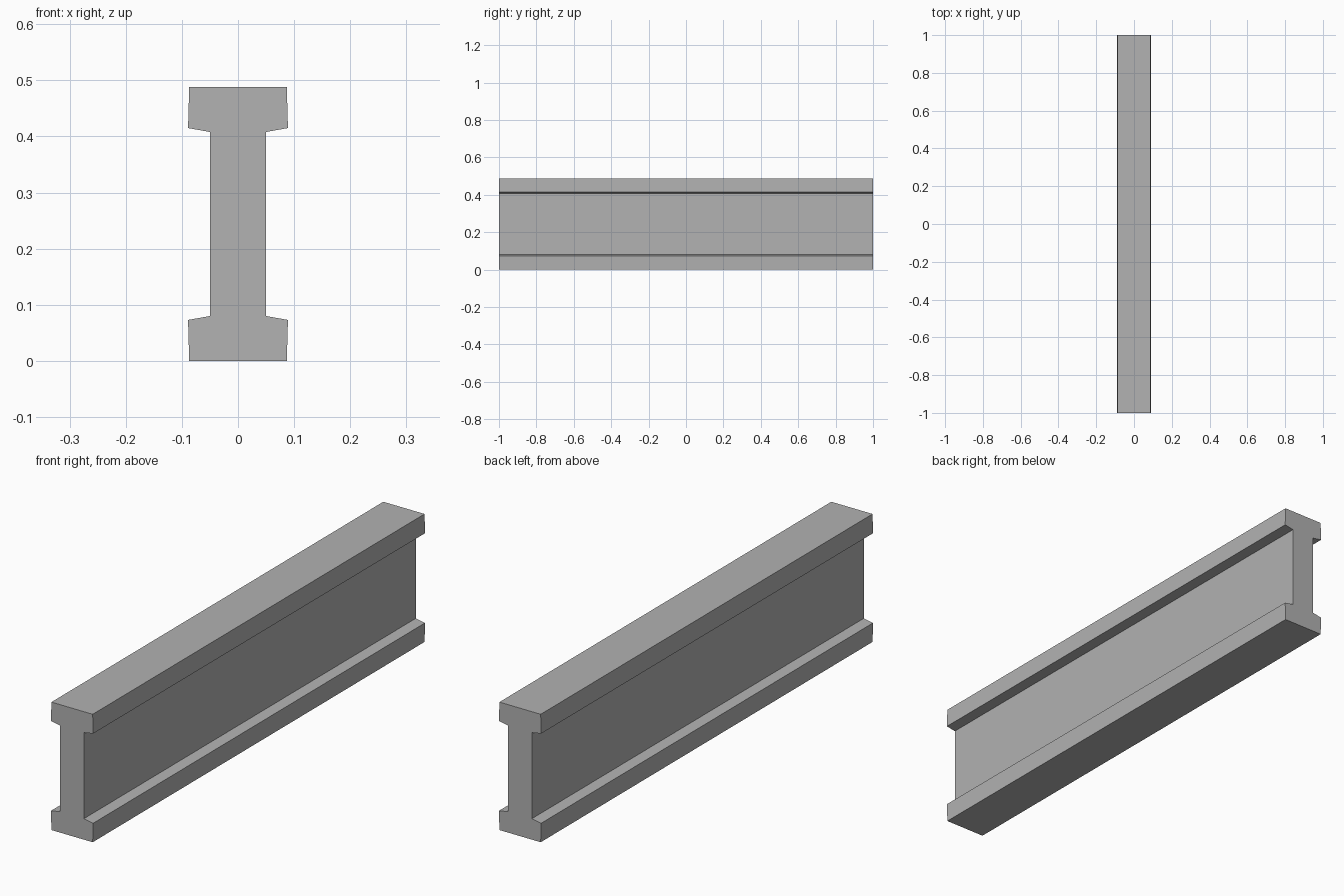
import bpy
import bmesh

cube = bpy.data.objects.get("Cube")
if cube:
    bpy.data.objects.remove(cube, do_unlink=True)

HEIGHT = 0.488
LENGTH = 2.0

# Plain grey metal
grey = bpy.data.materials.new("grey_metal")
grey.use_nodes = True
colour = (0.445, 0.445, 0.445, 1)
grey.diffuse_color = colour
grey.node_tree.nodes["Principled BSDF"].inputs["Base Color"].default_value = colour

# Quarter profile of the lower flange, mirrored up and across
quarter = [(0.087, 0), (0.089, 0.073), (0.05, 0.08)]
right_side = quarter + [(x, HEIGHT - z) for x, z in reversed(quarter)]
profile = right_side + [(-x, z) for x, z in reversed(right_side)]

# Extrude the profile along the length of the beam
bm = bmesh.new()
section = bm.faces.new([bm.verts.new((x, -LENGTH / 2, z)) for x, z in profile])
extruded = bmesh.ops.extrude_face_region(bm, geom=[section], use_keep_orig=True)
far_verts = [v for v in extruded["geom"] if isinstance(v, bmesh.types.BMVert)]
bmesh.ops.translate(bm, verts=far_verts, vec=(0, LENGTH, 0))
bmesh.ops.recalc_face_normals(bm, faces=bm.faces)

mesh = bpy.data.meshes.new("i_beam")
bm.to_mesh(mesh)
bm.free()
mesh.materials.append(grey)
bpy.context.collection.objects.link(bpy.data.objects.new("i_beam", mesh))
